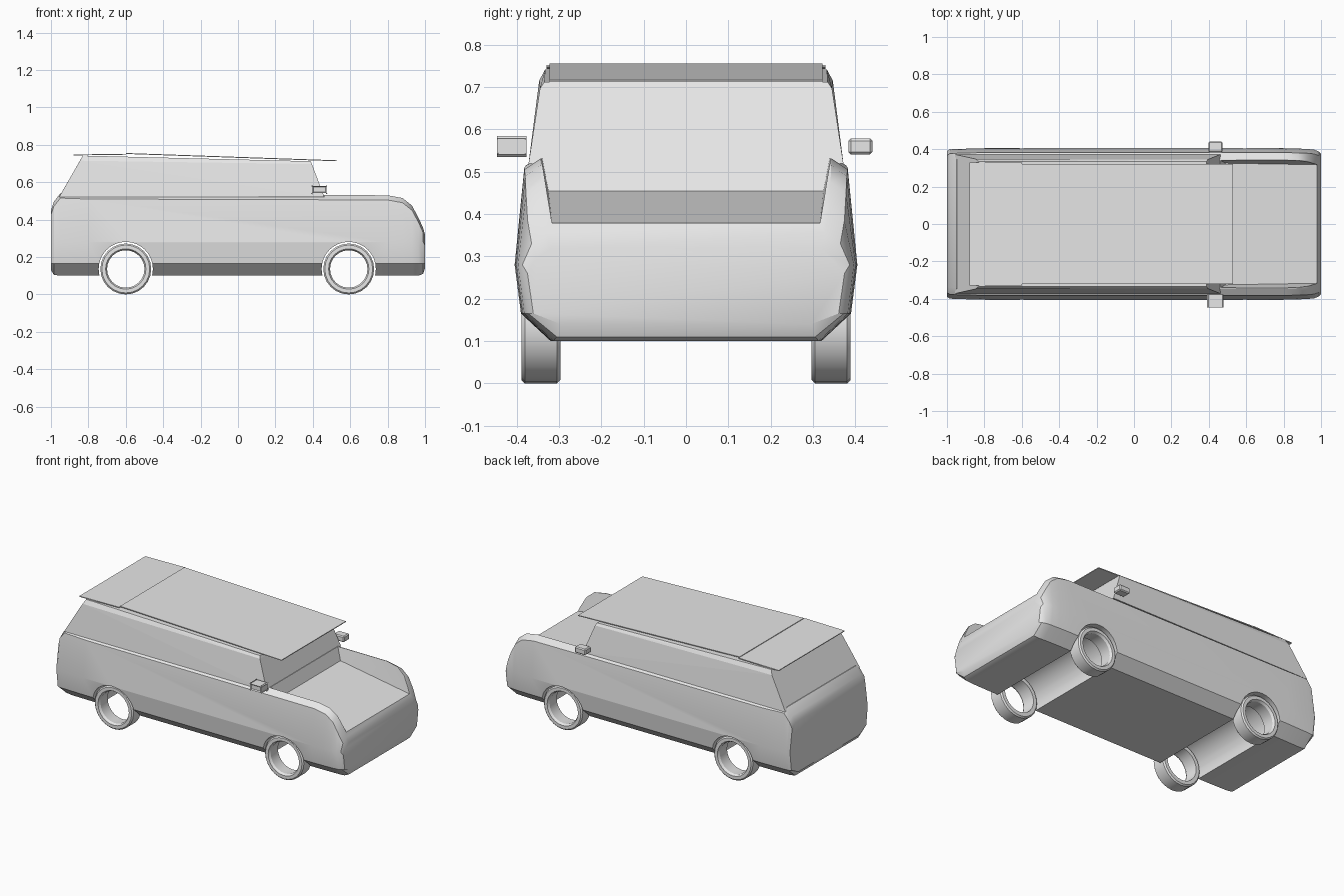
import bpy, bmesh, math

cube = bpy.data.objects.get("Cube")
if cube:
    bpy.data.objects.remove(cube, do_unlink=True)

# One plain grey paint
GREY = (0.8, 0.8, 0.8, 1)
paint = bpy.data.materials.new("plain_grey")
paint.use_nodes = True
paint.diffuse_color = GREY
paint.node_tree.nodes["Principled BSDF"].inputs["Base Color"].default_value = GREY


def finish(name, bm):
    bmesh.ops.recalc_face_normals(bm, faces=bm.faces)
    mesh = bpy.data.meshes.new(name)
    bm.to_mesh(mesh)
    bm.free()
    mesh.materials.append(paint)
    obj = bpy.data.objects.new(name, mesh)
    bpy.context.collection.objects.link(obj)
    return obj


def smooth(obj, degrees):
    bpy.ops.object.select_all(action="DESELECT")
    obj.select_set(True)
    bpy.context.view_layer.objects.active = obj
    bpy.ops.object.shade_smooth_by_angle(angle=math.radians(degrees))


def hull(name, half):
    """Convex solid from (x, y, z) points mirrored across y."""
    bm = bmesh.new()
    for x, y, z in half:
        for side in (-1, 1):
            bm.verts.new((x, side * y, z))
    res = bmesh.ops.convex_hull(bm, input=bm.verts)
    bmesh.ops.dissolve_limit(bm, angle_limit=0.01, verts=bm.verts, edges=bm.edges)
    return finish(name, bm)


def sheet(name, x0, z0, x1, z1, y, t=0.005):
    return hull(name, [(x0, y, z0), (x1, y, z1), (x0, y, z0 - t), (x1, y, z1 - t)])


def lathe(name, profile, x, z, steps, closed):
    """Spin (y, radius) points round a sideways axle."""
    bm = bmesh.new()
    rings = []
    for i in range(steps):
        a = math.tau * i / steps
        rings.append([bm.verts.new((x + r * math.cos(a), y, z + r * math.sin(a)))
                      for y, r in profile])
    n = len(profile)
    for i in range(steps):
        a, b = rings[i], rings[(i + 1) % steps]
        for j in range(n if closed else n - 1):
            k = (j + 1) % n
            bm.faces.new((a[j], a[k], b[k], b[j]))
    if not closed:
        for j in (0, n - 1):
            bm.faces.new([ring[j] for ring in rings])
    return finish(name, bm)


# Lower body: cross-sections along the length (x, bottom, top, width factor)
stations = [(-1, 0.13, 0.45, 0.96), (-0.985, 0.105, 0.495, 0.985),
            (-0.95, 0.1, 0.54, 0.99), (-0.8, 0.1, 0.535, 1),
            (0.8, 0.1, 0.53, 1), (0.88, 0.1, 0.515, 0.995),
            (0.93, 0.1, 0.475, 0.99), (0.965, 0.1, 0.41, 0.98),
            (0.99, 0.11, 0.355, 0.955), (1, 0.14, 0.32, 0.925)]
bm = bmesh.new()
loops = []
for x, low, top, w in stations:
    half = [(0.32, low), (0.39, 0.165), (0.405, min(0.28, top - 0.06)),
            (0.382, top - 0.025), (0.345, top)]
    outline = half + [(-y, z) for y, z in reversed(half)]
    loops.append([bm.verts.new((x, y * w, z)) for y, z in outline])
for a, b in zip(loops, loops[1:]):
    for j in range(len(a)):
        k = (j + 1) % len(a)
        bm.faces.new((a[j], a[k], b[k], b[j]))
bm.faces.new(loops[0])
bm.faces.new(loops[-1])
body = finish("body", bm)

# Wheel tunnels and the sunken bonnet are cut away
WHEEL_X, WHEEL_Z = (-0.6, 0.592), 0.136
cutters = [lathe("tunnel_cutter", [(-0.6, 0.145), (0.6, 0.145)], x, WHEEL_Z, 32, False)
           for x in WHEEL_X]
cutters.append(hull("bonnet_cutter", [
    (0.49, 0.325, 0.455), (0.97, 0.317, 0.38), (1.1, 0.31, 0.36),
    (0.435, 0.353, 0.6), (1.1, 0.353, 0.6)]))
for cutter in cutters:
    cutter.hide_render = True
    cut = body.modifiers.new("cut", "BOOLEAN")
    cut.operation = "DIFFERENCE"
    cut.solver = "EXACT"
    cut.object = cutter
graph = bpy.context.evaluated_depsgraph_get()
carved = bpy.data.meshes.new_from_object(body.evaluated_get(graph))
body.modifiers.clear()
body.data = carved
for cutter in cutters:
    bpy.data.objects.remove(cutter, do_unlink=True)
smooth(body, 25)

# Cabin with leaning sides and a narrow chamfer along the roof
hull("cabin", [(-0.957, 0.372, 0.52), (0.462, 0.372, 0.52),
               (-0.845, 0.347, 0.715), (0.395, 0.345, 0.697),
               (-0.83, 0.333, 0.742), (0.388, 0.335, 0.712)])

# Thin roof sheets: rear overhang and long panel ending in a visor
sheet("rear_overhang", -0.88, 0.748, -0.6, 0.752, 0.33)
sheet("roof_panel", -0.6, 0.756, 0.53, 0.717, 0.322)

# Mirrors and hollow wheels on both sides
for side, label in ((1, "left"), (-1, "right")):
    bm = bmesh.new()
    bmesh.ops.create_cube(bm, size=1)
    for v in bm.verts:
        v.co = (0.435 + v.co.x * 0.075, side * (0.412 + v.co.y * 0.057),
                0.56 + v.co.z * 0.038)
    bmesh.ops.bevel(bm, geom=bm.edges[:], offset=0.006, segments=1, affect="EDGES")
    finish("mirror_" + label, bm)
    for x, end in zip(WHEEL_X, ("rear", "front")):
        ring = [(0.297, 0.105), (0.297, 0.128), (0.305, 0.136),
                (0.381, 0.136), (0.389, 0.128), (0.389, 0.108), (0.375, 0.1)]
        wheel = lathe(end + "_wheel_" + label, [(side * y, r) for y, r in ring],
                      x, WHEEL_Z, 24, True)
        smooth(wheel, 30)
